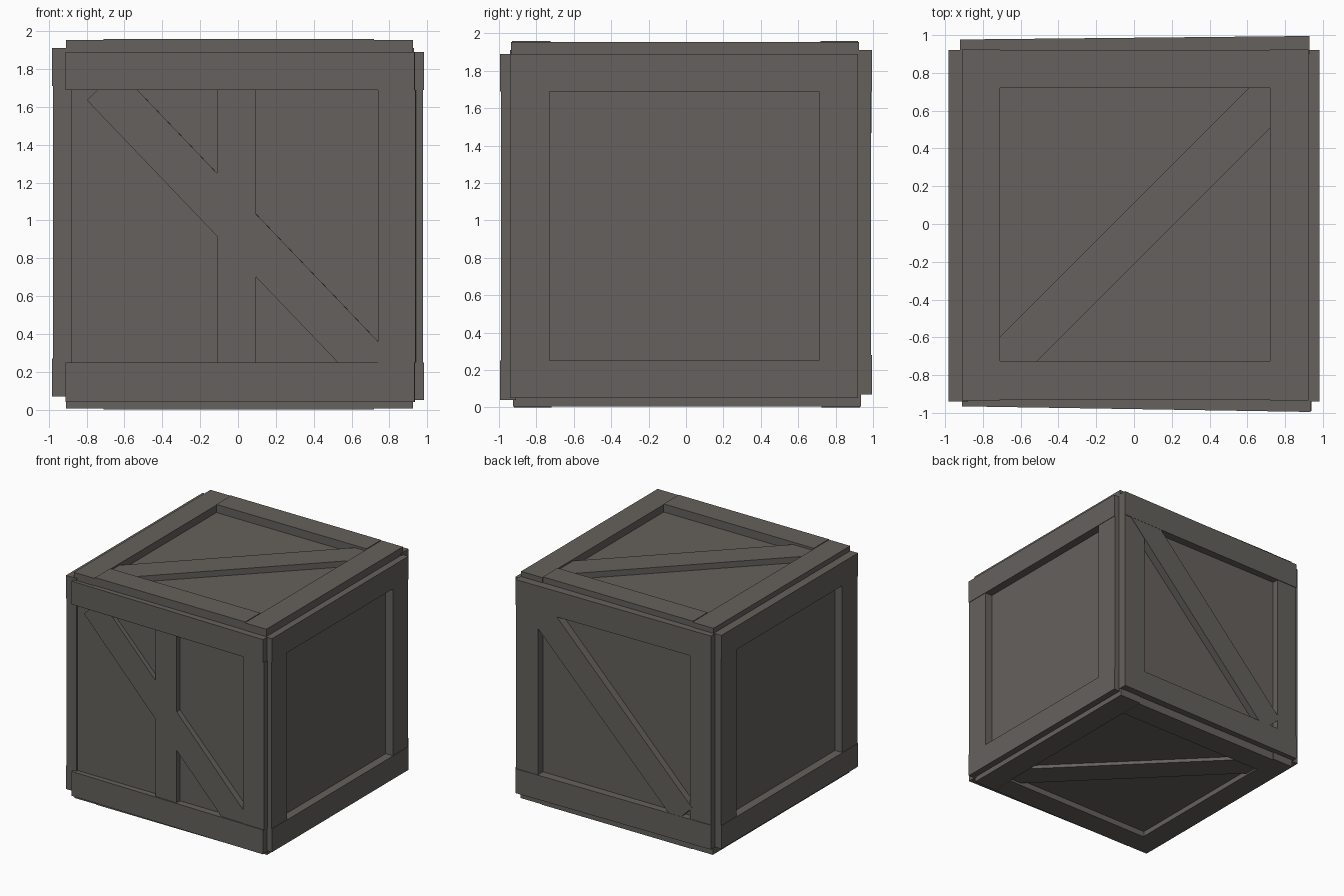
import bpy
import bmesh
from math import atan2
from mathutils import Matrix, Vector

old = bpy.data.objects.get("Cube")
if old:
    bpy.data.objects.remove(old, do_unlink=True)

# Single weathered wood colour
wood = bpy.data.materials.new("weathered_grey_wood")
WOOD = (0.130, 0.120, 0.109, 1.0)
wood.use_nodes = True
wood.diffuse_color = WOOD
wood.node_tree.nodes["Principled BSDF"].inputs["Base Color"].default_value = WOOD

X, Y, Z = Vector((1, 0, 0)), Vector((0, 1, 0)), Vector((0, 0, 1))
SINK = 0.03   # how far boards are embedded in the core
BEAM = 0.23   # width of diagonal braces


def face_frame(u, v, origin, tilt=0.0):
    """Matrix for one crate side: local x along u, y along v, z outward."""
    m = Matrix((u, v, u.cross(v))).transposed().to_4x4()
    return Matrix.Translation(origin) @ m @ Matrix.Rotation(tilt, 4, 'Y')


def block(name, matrix, size):
    bm = bmesh.new()
    bmesh.ops.create_cube(bm, size=1, matrix=matrix @ Matrix.Diagonal((*size, 1)))
    mesh = bpy.data.meshes.new(name)
    bm.to_mesh(mesh)
    bm.free()
    mesh.materials.append(wood)
    obj = bpy.data.objects.new(name, mesh)
    bpy.context.collection.objects.link(obj)
    return obj


def board(name, frame, u, v, depth):
    """Straight board covering the ranges u and v on a side."""
    centre = ((u[0] + u[1]) / 2, (v[0] + v[1]) / 2, (depth - SINK) / 2)
    block(name, frame @ Matrix.Translation(centre),
          (u[1] - u[0], v[1] - v[0], depth + SINK))


def brace(name, frame, start, end, depth):
    """Diagonal board between two points on a side."""
    a, b = Vector(start), Vector(end)
    mid, d = (a + b) / 2, b - a
    place = Matrix.Translation((mid.x, mid.y, (depth - SINK) / 2))
    block(name, frame @ place @ Matrix.Rotation(atan2(d.y, d.x), 4, 'Z'),
          (d.length, BEAM, depth + SINK))


def rails(name, frame, u, low, high, depth):
    board(name + "_bottom_rail", frame, u, low, depth)
    board(name + "_top_rail", frame, u, high, depth)


# Inner box whose faces are the recessed panels
block("inner_box", Matrix.Translation((0, -0.003, 0.97)), (1.82, 1.845, 1.84))

# Front: no left post, centre post and brace
front = face_frame(X, Z, (0, -0.925, 0), -0.016)
rails("front", front, (-0.91, 0.935), (0.04, 0.25), (1.69, 1.89), 0.055)
board("front_side_post", front, (0.74, 0.94), (0.25, 1.69), 0.05)
board("front_centre_post", front, (-0.11, 0.095), (0.25, 1.69), 0.045)
brace("front_brace", front, (-0.715, 1.715), (0.72, 0.215), 0.044)

# Back: full frame with a brace lying over the post
back = face_frame(-X, Z, (0, 0.92, 0), 0.01)
rails("back", back, (-0.93, 0.92), (0.07, 0.28), (1.69, 1.91), 0.066)
for side, u in (("left", (-0.93, -0.72)), ("right", (0.72, 0.92))):
    board(f"back_{side}_post", back, u, (0.28, 1.69), 0.061)
brace("back_brace", back, (-0.79, 1.78), (0.66, 0.30), 0.064)

# Plain framed sides; the second one sits slightly higher
for name, u_axis, x, lift in (("left", Y, 0.91, 0.0), ("right", -Y, -0.91, 0.02)):
    side = face_frame(u_axis, Z, (x, -0.01, lift))
    rails(name, side, (-0.93, 0.93), (0.05, 0.25), (1.69, 1.89), 0.072)
    for end, u in (("first", (-0.93, -0.72)), ("second", (0.72, 0.93))):
        board(f"{name}_{end}_post", side, u, (0.25, 1.69), 0.068)

# Top and bottom: long boards on the sides, short ones between, one brace
top = face_frame(X, Y, (0, 0, 1.89))
bottom = face_frame(X, -Y, (0, 0, 0.05))
for name, frame, depth in (("lid", top, 0.07), ("base", bottom, 0.05)):
    board(name + "_right_board", frame, (-0.91, -0.71), (-0.935, 0.925), depth - 0.006)
    board(name + "_left_board", frame, (0.72, 0.925), (-0.935, 0.925), depth - 0.006)
    rails(name, frame, (-0.71, 0.72), (-0.93, -0.725), (0.72, 0.92), depth)
    brace(name + "_brace", frame, (-0.74, -0.79), (0.79, 0.74), depth - 0.02)
